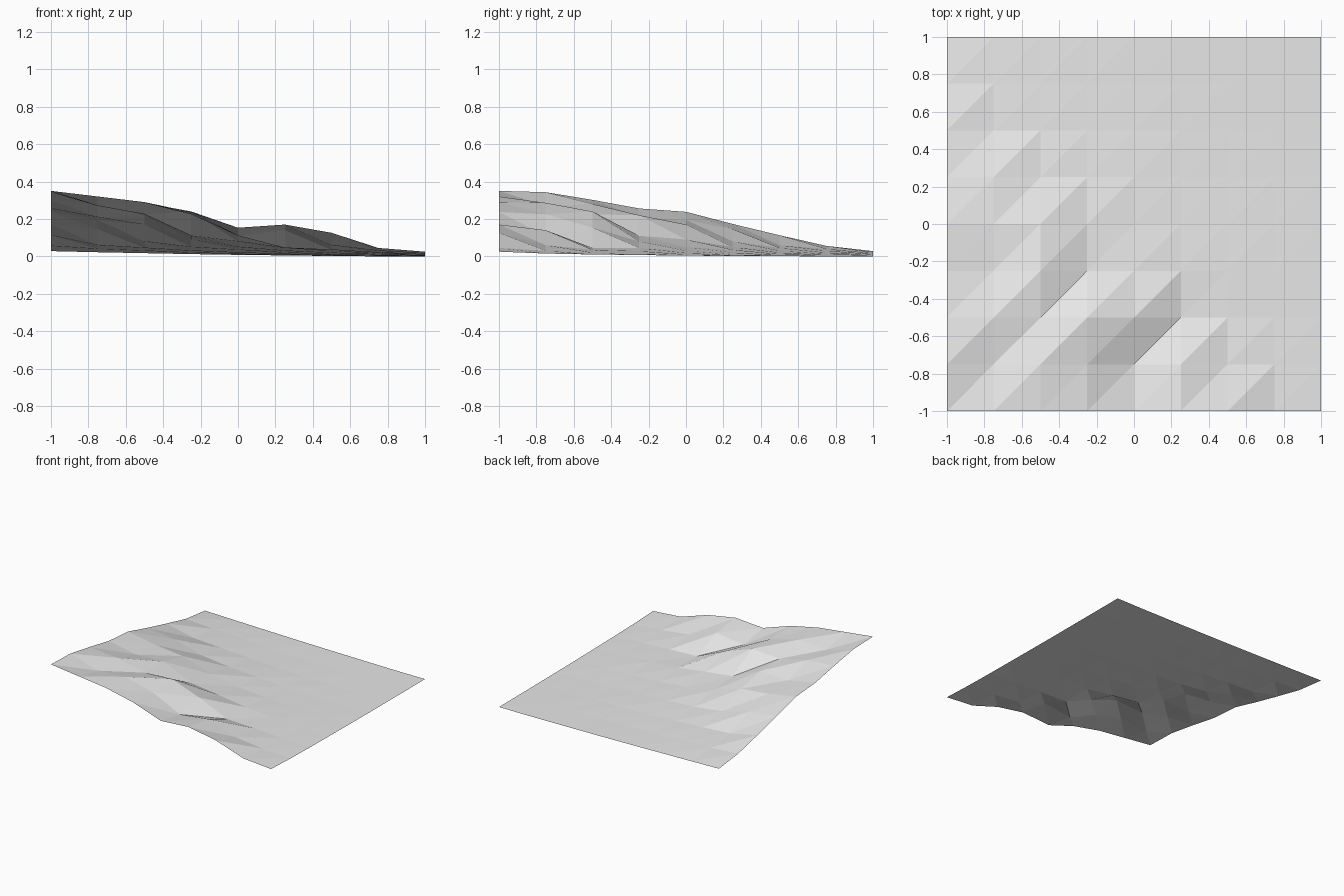
import bpy
import bmesh

# Remove the default object
default = bpy.data.objects.get("Cube")
if default:
    bpy.data.objects.remove(default, do_unlink=True)


def make_material(name, color):
    material = bpy.data.materials.new(name)
    material.use_nodes = True
    material.diffuse_color = color
    material.node_tree.nodes["Principled BSDF"].inputs["Base Color"].default_value = color
    return material


# Heights in thousandths: each row runs from -x to +x, rows run from front to back
HEIGHTS = [
    (350, 320, 290, 237, 153, 170, 126, 45, 25),
    (343, 270, 286, 225, 110, 140, 60, 30, 15),
    (302, 280, 225, 240, 153, 45, 35, 20, 10),
    (256, 210, 220, 110, 80, 45, 28, 15, 7),
    (238, 195, 170, 90, 50, 30, 18, 10, 4),
    (173, 145, 80, 50, 35, 20, 10, 5, 2),
    (113, 60, 45, 30, 20, 12, 6, 3, 1),
    (56, 40, 30, 20, 12, 7, 4, 2, 0),
    (28, 22, 17, 12, 8, 5, 2, 0, 0),
]
CELLS = len(HEIGHTS) - 1


def build_terrain(name, material):
    """Open height-field sheet, every cell split along its rising diagonal."""
    bm = bmesh.new()
    grid = [
        [bm.verts.new((2 * i / CELLS - 1, 2 * j / CELLS - 1, height / 1000))
         for i, height in enumerate(row)]
        for j, row in enumerate(HEIGHTS)
    ]
    for front, back in zip(grid, grid[1:]):
        for i in range(CELLS):
            bm.faces.new((front[i], front[i + 1], back[i + 1]))
            bm.faces.new((front[i], back[i + 1], back[i]))
    mesh = bpy.data.meshes.new(name)
    bm.to_mesh(mesh)
    bm.free()
    mesh.materials.append(material)
    terrain = bpy.data.objects.new(name, mesh)
    bpy.context.collection.objects.link(terrain)
    return terrain


# Faceted hillside sheet
build_terrain("hillside_terrain", make_material("light grey", (0.8, 0.8, 0.8, 1)))
